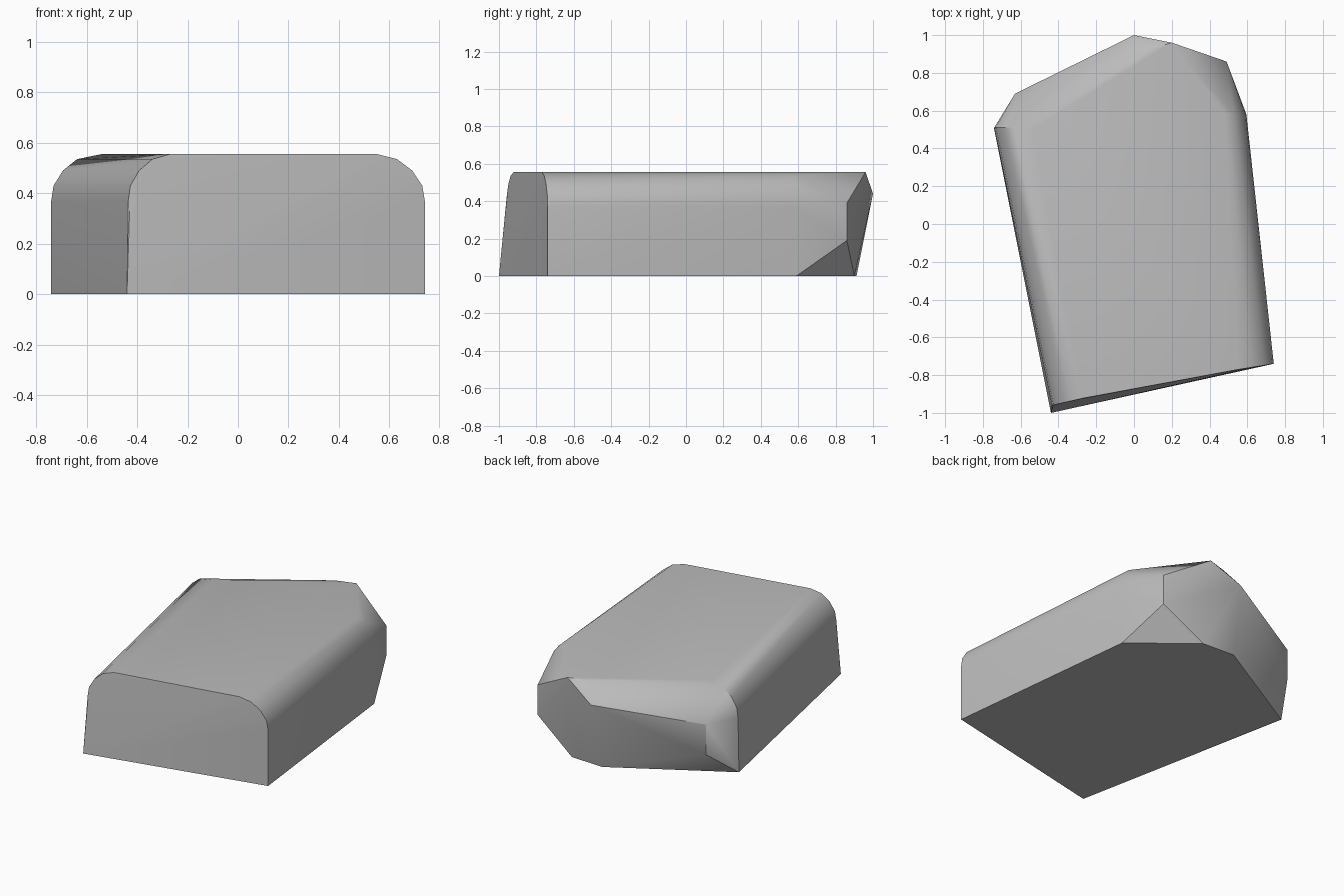
import bpy
import bmesh
import math

cube = bpy.data.objects.get("Cube")
if cube:
    bpy.data.objects.remove(cube, do_unlink=True)

TOP = 0.555
# Rounded shoulder: (inset from the side, height)
SHOULDER = [(0, 0.37), (0.01, 0.43), (0.05, 0.49), (0.11, 0.535), (0.19, TOP)]


def shoulder(x, y, side, width=1.0, slope=0.0, steps=5):
    """Points of a rounded top edge, moving inwards from one side."""
    return [(x - side * inset * width, y + slope * inset, z)
            for inset, z in SHOULDER[:steps]]


# Footprint, counter-clockwise from the front right corner
footprint = [(-0.44, -1.0), (0.74, -0.74), (0.59, 0.59),
             (0.21, 0.9), (-0.02, 0.912), (-0.74, 0.5)]
points = [(x, y, 0) for x, y in footprint]

# Rounded long edges
points += shoulder(-0.435, -0.96, -1, 0.87, 0.2)
points += shoulder(0.74, -0.74, 1, 1.0, -0.16)
points += shoulder(0.595, 0.58, 1, 0.6)
points += shoulder(-0.74, 0.51, -1, 0.93, 0, 4)
points += [(-0.54, 0.5, TOP)]

# Chipped back corners
points += [(0.49, 0.86, z) for z in (0.19, 0.39)]
points += [(-0.63, 0.69, z) for z in (0.16, 0.36)]

# Back ridge
points += [(0.2, 0.96, TOP), (0.07, 0.92, TOP), (0, 1.0, 0.44)]

# Stone skin wrapped around the points
bm = bmesh.new()
for p in points:
    bm.verts.new(p)
hull = bmesh.ops.convex_hull(bm, input=bm.verts)
loose = [v for v in bm.verts if not v.link_faces]
bmesh.ops.delete(bm, geom=loose, context='VERTS')
bmesh.ops.dissolve_limit(bm, angle_limit=math.radians(1.5),
                         verts=bm.verts, edges=bm.edges)
bmesh.ops.recalc_face_normals(bm, faces=bm.faces)
mesh = bpy.data.meshes.new("stone_block")
bm.to_mesh(mesh)
bm.free()

# Plain grey stone
grey = bpy.data.materials.new("stone_grey")
grey.use_nodes = True
colour = (0.5, 0.5, 0.5, 1)
grey.diffuse_color = colour
grey.node_tree.nodes["Principled BSDF"].inputs["Base Color"].default_value = colour
mesh.materials.append(grey)

stone = bpy.data.objects.new("stone_block", mesh)
bpy.context.collection.objects.link(stone)
bpy.ops.object.select_all(action='DESELECT')
stone.select_set(True)
bpy.context.view_layer.objects.active = stone
bpy.ops.object.shade_smooth_by_angle(angle=math.radians(32))
